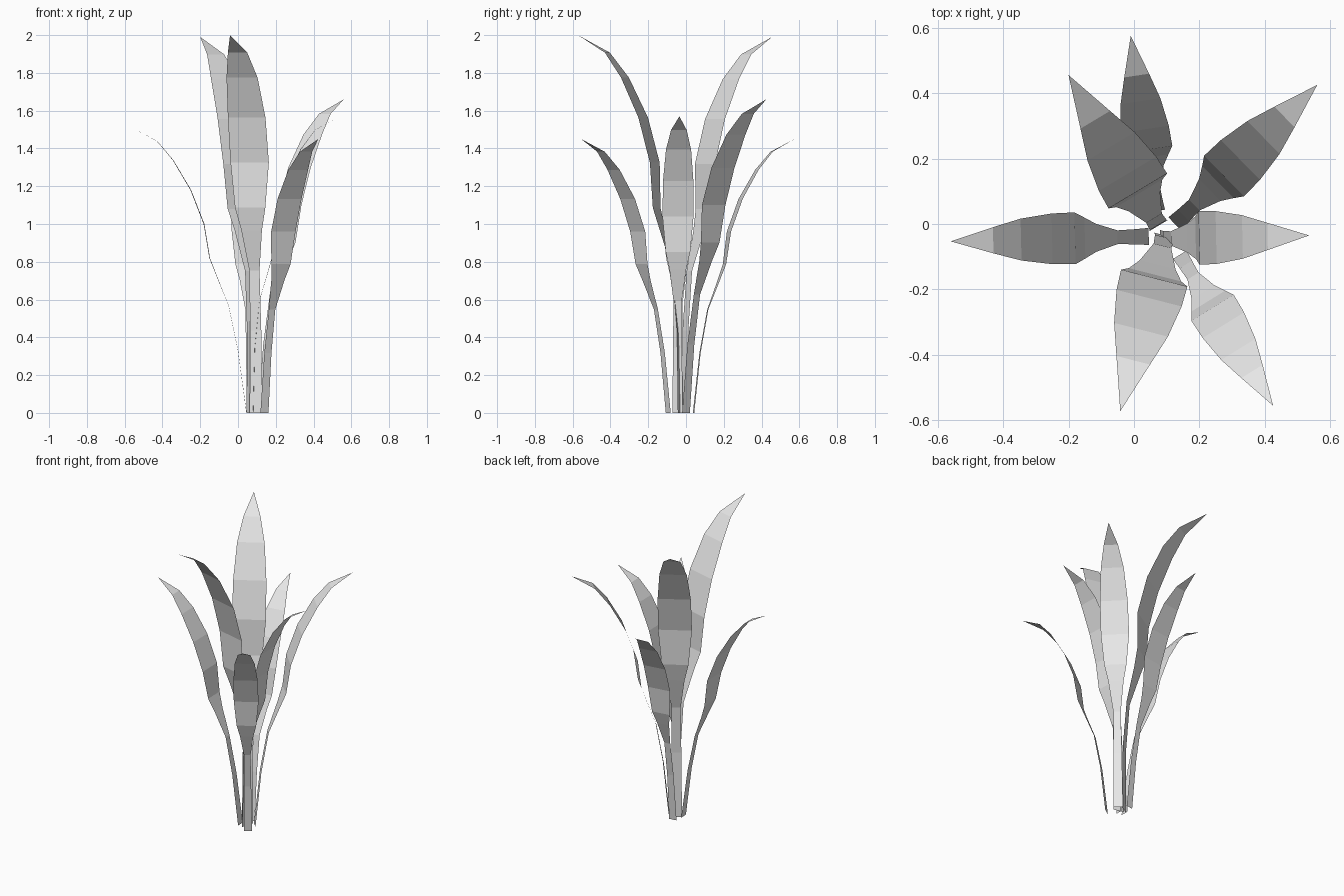
import bpy
import bmesh
from mathutils import Vector

cube = bpy.data.objects.get("Cube")
if cube:
    bpy.data.objects.remove(cube, do_unlink=True)

# One plain grey for the whole plant
grey = bpy.data.materials.new("plain_grey")
grey.use_nodes = True
colour = (0.8, 0.8, 0.8, 1)
grey.diffuse_color = colour
grey.node_tree.nodes["Principled BSDF"].inputs["Base Color"].default_value = colour

# Shared blade profile: outward reach, height, width
PROFILE = [
    (0.0, 0.0, 0.052), (0.045, 0.33, 0.046), (0.095, 0.57, 0.042),
    (0.16, 0.73, 0.085), (0.195, 0.82, 0.125), (0.225, 1.0, 0.158),
    (0.295, 1.18, 0.155), (0.39, 1.34, 0.128), (0.475, 1.44, 0.08),
]
TIP_REACH, TIP_HEIGHT = 0.605, 1.51


def make_leaf(name, base, tip, height):
    """Bend the shared blade from base to tip, scaled by its height."""
    base, tip = Vector((*base, 0)), Vector((*tip, 0))
    span = tip - base
    out = span.normalized()
    side = Vector((-out.y, out.x, 0))
    scale = height / TIP_HEIGHT
    lean = (scale * TIP_REACH - span.length) / height

    def centre(reach, z):
        z *= scale
        return base + out * (reach * scale - lean * z) + Vector((0, 0, z))

    bm = bmesh.new()
    rows = []
    for reach, z, width in PROFILE:
        mid, half = centre(reach, z), side * width * scale / 2
        rows.append((bm.verts.new(mid - half), bm.verts.new(mid + half)))
    for (a, b), (c, d) in zip(rows, rows[1:]):
        bm.faces.new((a, c, d, b))
    end = bm.verts.new(centre(TIP_REACH, TIP_HEIGHT))
    bm.faces.new((rows[-1][0], end, rows[-1][1]))
    # The upper side of every blade faces the plant's middle
    for face in bm.faces:
        face.normal_update()
        if face.normal.dot(Vector((0, 0, 1)) - out) < 0:
            face.normal_flip()

    mesh = bpy.data.meshes.new(name)
    bm.to_mesh(mesh)
    bm.free()
    mesh.materials.append(grey)
    bpy.context.collection.objects.link(bpy.data.objects.new(name, mesh))


# Seven leaves fanned around the root: base, tip, height
make_leaf("right_leaf", (0.045, -0.038), (-0.56, -0.053), 1.51)
make_leaf("back_right_tall_leaf", (0.075, -0.005), (-0.2, 0.455), 1.99)
make_leaf("back_leaf", (0.07, 0.04), (-0.01, 0.575), 1.45)
make_leaf("back_left_leaf", (0.125, 0.0), (0.56, 0.425), 1.66)
make_leaf("left_leaf", (0.08, -0.045), (0.535, -0.035), 1.57)
make_leaf("front_left_leaf", (0.14, -0.094), (0.425, -0.555), 1.45)
make_leaf("front_tall_leaf", (0.095, -0.035), (-0.042, -0.572), 2.0)
